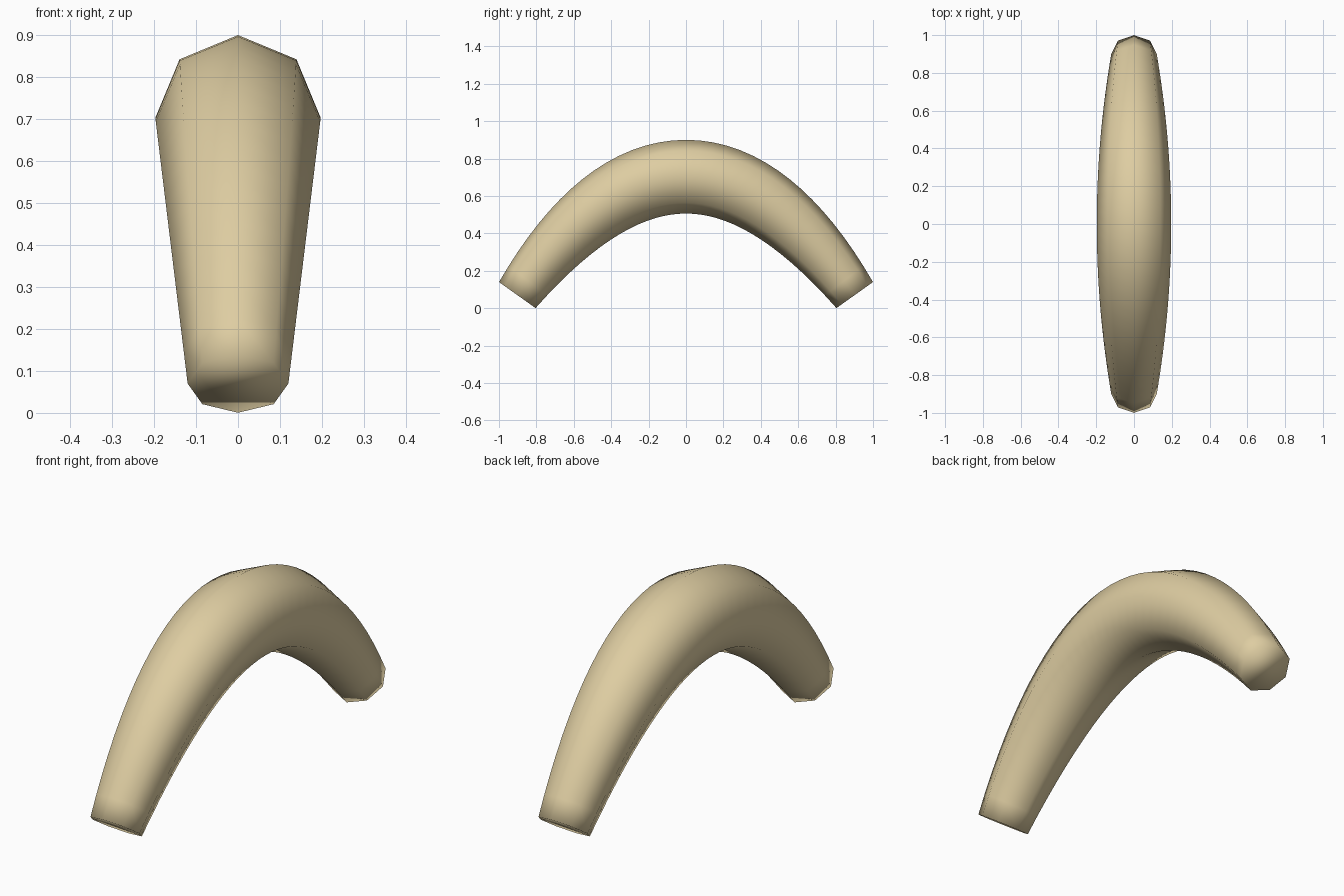
import bpy, bmesh, math
from mathutils import Vector

if "Cube" in bpy.data.objects:
    bpy.data.objects.remove(bpy.data.objects["Cube"])

SIDES, RINGS = 8, 32
HALF_SPAN, Z_END, Z_TOP = 0.902, 0.07, 0.703
R_MID, R_END = 0.197, 0.12

mat = bpy.data.materials.new("tan")
mat.diffuse_color = (0.73, 0.61, 0.36, 1)
mat.use_nodes = True
mat.node_tree.nodes["Principled BSDF"].inputs["Base Color"].default_value = mat.diffuse_color

# Eight-sided tube swept along a parabola, thinner towards both ends
bm = bmesh.new()
rings = []
for i in range(RINGS + 1):
    t = 2 * i / RINGS - 1
    drop = Z_TOP - Z_END
    centre = Vector((0, t * HALF_SPAN, Z_TOP - drop * t * t))
    tangent = Vector((0, HALF_SPAN, -2 * drop * t)).normalized()
    side = Vector((1, 0, 0))
    up = side.cross(tangent)
    r = R_MID + (R_END - R_MID) * t * t
    ring = []
    for k in range(SIDES):
        a = 2 * math.pi * k / SIDES
        ring.append(bm.verts.new(centre + r * (math.cos(a) * side + math.sin(a) * up)))
    rings.append(ring)
for a, b in zip(rings, rings[1:]):
    for k in range(SIDES):
        n = (k + 1) % SIDES
        bm.faces.new((a[k], a[n], b[n], b[k]))

# Flat end caps
bm.faces.new(rings[0])
bm.faces.new(rings[-1])
bmesh.ops.recalc_face_normals(bm, faces=bm.faces[:])
for f in bm.faces:
    f.smooth = True

mesh = bpy.data.meshes.new("arched_tube")
bm.to_mesh(mesh)
bm.free()
mesh.materials.append(mat)
obj = bpy.data.objects.new("arched_tube", mesh)
bpy.context.collection.objects.link(obj)
